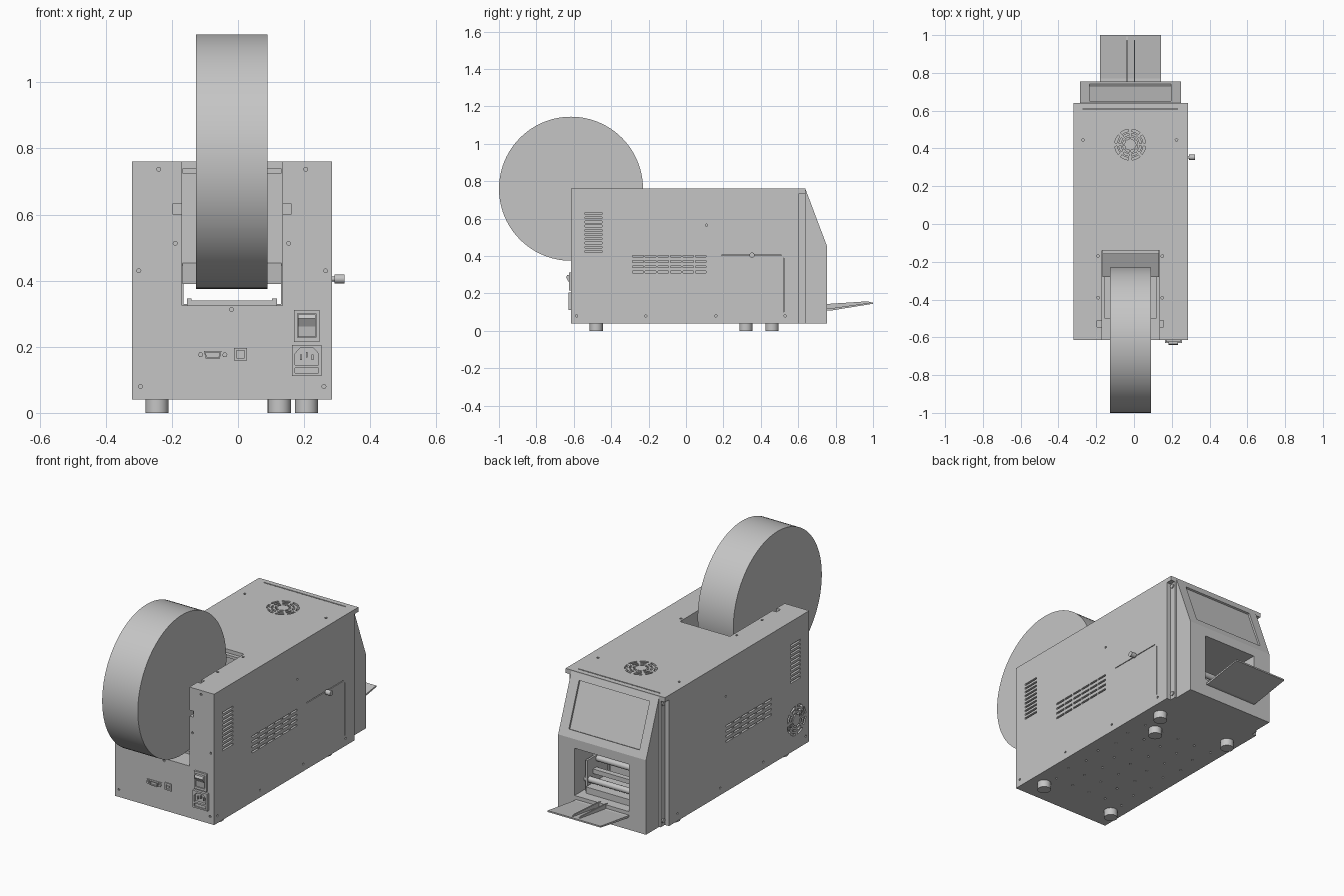
import bpy, bmesh, math
from mathutils import Vector

cube = bpy.data.objects.get("Cube")
if cube:
    bpy.data.objects.remove(cube, do_unlink=True)

grey = bpy.data.materials.new("machine grey")
grey.use_nodes = True
COLOUR = (0.56, 0.56, 0.56, 1)
grey.diffuse_color = COLOUR
grey.node_tree.nodes["Principled BSDF"].inputs["Base Color"].default_value = COLOUR


# --- helpers: everything is a prism along one axis ---
def prism(bm, pts, axis, lo, hi):
    place = {"x": lambda p, h: (h, p[0], p[1]),
             "y": lambda p, h: (p[0], h, p[1]),
             "z": lambda p, h: (p[0], p[1], h)}[axis]
    a = [bm.verts.new(place(p, lo)) for p in pts]
    b = [bm.verts.new(place(p, hi)) for p in pts]
    faces = [bm.faces.new(a), bm.faces.new(b[::-1])]
    for i in range(len(pts)):
        j = (i + 1) % len(pts)
        faces.append(bm.faces.new((a[j], a[i], b[i], b[j])))
    bmesh.ops.recalc_face_normals(bm, faces=faces)


def rect(u0, u1, v0, v1):
    return [(u0, v0), (u1, v0), (u1, v1), (u0, v1)]


def disc(u, v, r, n=16):
    return [(u + r * math.cos(i * math.tau / n), v + r * math.sin(i * math.tau / n))
            for i in range(n)]


def finish(name, bm):
    mesh = bpy.data.meshes.new(name)
    bm.to_mesh(mesh)
    bm.free()
    mesh.materials.append(grey)
    ob = bpy.data.objects.new(name, mesh)
    bpy.context.collection.objects.link(ob)
    return ob


def part(name, pts, axis, lo, hi):
    bm = bmesh.new()
    prism(bm, pts, axis, lo, hi)
    return finish(name, bm)


def cut(ob, bm):
    """Subtract the cutter mesh from the object and bake the result."""
    cutter = finish("cutter", bm)
    cutter.hide_render = True
    mod = ob.modifiers.new("cut", "BOOLEAN")
    mod.operation, mod.solver, mod.object = "DIFFERENCE", "EXACT", cutter
    deps = bpy.context.evaluated_depsgraph_get()
    mesh = bpy.data.meshes.new_from_object(ob.evaluated_get(deps))
    ob.modifiers.clear()
    ob.data = mesh
    bpy.data.objects.remove(cutter, do_unlink=True)


def cut_prism(ob, *args):
    bm = bmesh.new()
    prism(bm, *args)
    cut(ob, bm)


def fan_grille(bm, u, v, axis, lo, hi):
    for r0, r1 in ((0.03, 0.04), (0.05, 0.06), (0.07, 0.082)):
        for k in range(8):
            angles = [(k + 0.14 + 0.18 * s) * math.tau / 8 for s in range(5)]
            arc = [(u + r0 * math.cos(t), v + r0 * math.sin(t)) for t in angles]
            arc += [(u + r1 * math.cos(t), v + r1 * math.sin(t)) for t in reversed(angles)]
            prism(bm, arc, axis, lo, hi)


XL, XR, YF, YB, ZB, ZT = -0.32, 0.285, -0.615, 0.64, 0.04, 0.76
D = 0.012

# --- housing with roll bay, paper tunnel and rear cavity ---
housing = part("housing", rect(YF, YB, ZB, ZT), "x", XL, XR)
nose = part("nose_cover", [(0.63, ZB), (0.755, ZB), (0.755, 0.45), (0.64, 0.755), (0.63, 0.755)],
            "x", -0.285, 0.25)
cut_prism(housing, rect(-0.7, -0.14, 0.325, 0.9), "x", -0.17, 0.135)
cut_prism(housing, rect(-0.2, 0.7, 0.33, 0.39), "x", -0.165, 0.13)
for ob in (housing, nose):
    cut_prism(ob, rect(0.45, 0.8, 0.14, 0.4), "x", -0.18, 0.15)
# rear corners step in beside the nose cover
for lo, hi in ((XL - 0.1, -0.295), (0.26, XR + 0.1)):
    cut_prism(housing, rect(0.605, 0.7, 0, 0.735), "x", lo, hi)
# bracket tabs on the bay edge
cut_prism(housing, rect(-0.197, 0.16, 0.6, 0.633), "y", -0.7, YF + 0.03)
cut_prism(housing, rect(-0.195, 0.155, -0.545, -0.51), "z", ZT - 0.03, 0.9)

# --- vents, grilles, seams and screw holes ---
bm = bmesh.new()
for lo, hi in ((XL - 0.05, XL + D), (XR - D, XR + 0.05)):
    for i in range(10):
        z = 0.425 + 0.0225 * i
        prism(bm, rect(-0.54, -0.45, z - 0.005, z + 0.005), "x", lo, hi)
    for row in range(4):
        for col in range(6):
            y, z = -0.285 + 0.067 * col, 0.315 + 0.028 * row
            prism(bm, rect(y, y + 0.058, z - 0.005, z + 0.005), "x", lo, hi)
    for y in (-0.585, -0.215, 0.16, 0.53):
        prism(bm, disc(y, 0.08, 0.006, 10), "x", lo, hi)
    prism(bm, disc(0.11, 0.565, 0.006, 10), "x", lo, hi)
prism(bm, rect(0.52, 0.525, 0.1, 0.39), "x", XR - D, XR + 0.05)
prism(bm, rect(0.19, 0.51, 0.403, 0.407), "x", XR - D, XR + 0.05)
fan_grille(bm, -0.505, 0.2, "x", XL - 0.05, XL + D)
fan_grille(bm, -0.02, 0.42, "z", ZT - D, ZT + 0.05)
prism(bm, rect(-0.27, 0.23, 0.606, 0.612), "z", ZT - D, ZT + 0.05)
for x, y in ((-0.27, 0.445), (0.225, 0.445), (-0.19, -0.17), (0.15, -0.17),
             (-0.19, -0.39), (0.15, -0.39)):
    prism(bm, disc(x, y, 0.007, 10), "z", ZT - D, ZT + 0.05)
for x, z in ((-0.24, 0.737), (0.205, 0.737), (-0.3, 0.43), (0.265, 0.43), (-0.19, 0.513),
             (0.153, 0.513), (-0.295, 0.08), (0.26, 0.08), (-0.02, 0.313)):
    prism(bm, disc(x, z, 0.006, 10), "y", YF - 0.05, YF + D)
for ix in range(5):
    for iy in range(7):
        x, y = -0.25 + 0.11 * ix + 0.02 * (iy % 2), -0.4 + 0.12 * iy
        prism(bm, disc(x, y, 0.006, 8), "z", ZB - 0.05, ZB + D)
cut(housing, bm)

# --- sloped window recess on the nose cover ---
top, low = Vector((0.64, 0.755)), Vector((0.755, 0.45))
along = (low - top).normalized()
out = Vector((-along.y, along.x))
window = [tuple(top + along * t + out * o)
          for t, o in ((0.035, -0.01), (0.285, -0.01), (0.285, 0.05), (0.035, 0.05))]
cut_prism(nose, window, "x", -0.235, 0.195)

# --- label roll ---
roll = part("label_roll", disc(-0.615, 0.76, 0.385, 96), "x", -0.127, 0.09)

# --- roll bay guide and floor tray ---
part("paper_guide", [(-0.28, 0.39), (-0.135, 0.39), (-0.135, 0.455)], "x", -0.168, 0.132)
part("bay_crossbar", rect(-0.16, -0.135, 0.725, 0.74), "x", -0.168, 0.132)
part("bay_floor", rect(-0.5, -0.1, 0.32, 0.34), "x", -0.155, 0.118)
for side, x in (("right", -0.155), ("left", 0.103)):
    part(f"floor_bracket_{side}", rect(-0.5, -0.47, 0.325, 0.346), "x", x, x + 0.015)

# --- cutter mechanism behind the rear opening ---
part("mechanism_block", rect(0.45, 0.56, 0.2, 0.325), "x", -0.14, 0.07)
part("mechanism_base", rect(0.45, 0.7, 0.14, 0.175), "x", -0.15, 0.12)
part("mechanism_rail", rect(0.6, 0.63, 0.22, 0.245), "x", -0.18, 0.15)
rollers = [part(f"feed_roller_{i}", disc(y, z, 0.016, 20), "x", -0.178, 0.148)
           for i, (y, z) in enumerate(((0.66, 0.2), (0.59, 0.29)))]
for side, x in (("right", -0.165), ("left", 0.125)):
    part(f"mechanism_cheek_{side}", rect(0.5, 0.68, 0.14, 0.31), "x", x, x + 0.012)

# --- output tray with two ribs ---
part("output_tray", [(0.7, 0.112), (0.77, 0.108), (1.0, 0.145), (1.0, 0.153), (0.77, 0.12),
                     (0.7, 0.122)], "x", -0.18, 0.142)
for side, x in (("right", -0.04), ("left", 0.0)):
    part(f"tray_rib_{side}", [(0.74, 0.115), (0.998, 0.15), (0.97, 0.158), (0.74, 0.143)],
         "x", x, x + 0.006)

# --- feet, side knob and flange screws ---
rounds = [roll] + rollers
for i, (x, y) in enumerate(((-0.245, -0.48), (0.207, -0.48), (0.125, 0.32),
                            (0.207, 0.46), (-0.245, 0.46))):
    rounds.append(part(f"foot_{i + 1}", disc(x, y, 0.035, 28), "z", 0, 0.05))
rounds.append(part("knob_shaft", disc(0.353, 0.405, 0.007, 16), "x", XR - 0.01, 0.295))
rounds.append(part("knob", disc(0.353, 0.405, 0.014, 20), "x", 0.292, 0.322))
for z in (0.07, 0.715):
    for side, x in (("right", -0.301), ("left", 0.255)):
        rounds.append(part(f"flange_screw_{side}", disc(0.622, z, 0.012, 16), "x", x, x + 0.011))

# --- power switch ---
switch = part("switch_frame", rect(0.17, 0.246, 0.215, 0.312), "y", YF - 0.01, YF + 0.01)
cut_prism(switch, rect(0.18, 0.236, 0.228, 0.3), "y", YF - 0.05, YF - 0.002)
part("switch_rocker", [(YF, 0.23), (YF - 0.008, 0.23), (YF - 0.012, 0.262), (YF - 0.026, 0.285),
                       (YF - 0.02, 0.298), (YF, 0.298)], "x", 0.182, 0.234)

# --- power inlet with three pins ---
inlet = part("inlet_frame", rect(0.163, 0.253, 0.112, 0.206), "y", YF - 0.014, YF + 0.01)
socket = [(0.173, 0.145), (0.243, 0.145), (0.243, 0.18), (0.228, 0.196), (0.188, 0.196),
          (0.173, 0.18)]
cut_prism(inlet, socket, "y", YF - 0.05, YF)
cut_prism(inlet, rect(0.173, 0.243, 0.12, 0.136), "y", YF - 0.05, YF - 0.008)
for x, z in ((0.19, 0.16), (0.208, 0.168), (0.226, 0.16)):
    part("inlet_pin", rect(x - 0.003, x + 0.003, z, z + 0.016), "y", YF - 0.01, YF + 0.005)

# --- serial port and square data port ---
part("serial_plate", rect(-0.122, -0.031, 0.163, 0.188), "y", YF - 0.004, YF + 0.005)
serial = part("serial_shell", [(-0.098, 0.164), (-0.055, 0.164), (-0.05, 0.187), (-0.103, 0.187)],
              "y", YF - 0.014, YF)
cut_prism(serial, [(-0.094, 0.168), (-0.059, 0.168), (-0.055, 0.183), (-0.098, 0.183)],
          "y", YF - 0.05, YF - 0.006)
for x in (-0.113, -0.04):
    part("serial_nut", disc(x, 0.1755, 0.008, 6), "y", YF - 0.014, YF)
port = part("data_port", rect(-0.012, 0.027, 0.158, 0.197), "y", YF - 0.006, YF + 0.005)
cut_prism(port, rect(-0.004, 0.019, 0.166, 0.189), "y", YF - 0.05, YF - 0.001)
part("data_port_tongue", rect(0.002, 0.013, 0.173, 0.182), "y", YF - 0.005, YF)

# --- smooth the round parts, keeping their rims sharp ---
bpy.ops.object.select_all(action="DESELECT")
for ob in rounds:
    ob.select_set(True)
bpy.context.view_layer.objects.active = roll
bpy.ops.object.shade_smooth_by_angle(angle=math.radians(35))
